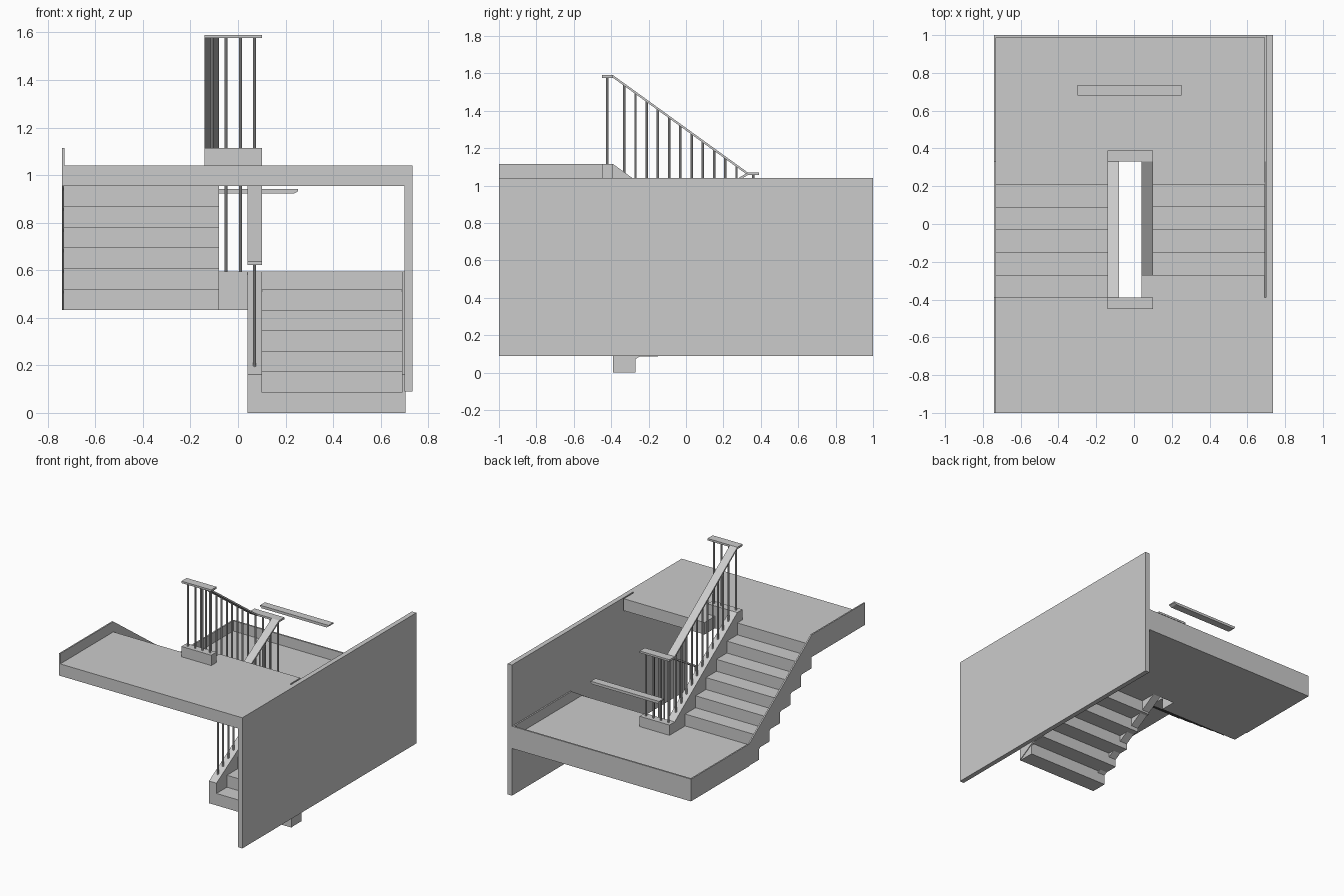
import bpy, bmesh

if "Cube" in bpy.data.objects:
    bpy.data.objects.remove(bpy.data.objects["Cube"])

RISE, RUN = 0.0867, 0.12
Y0, Y1 = -0.39, 0.33          # ends of the stair well
MID, TOP = 0.52, 1.04         # landing heights
SKIRT, RAIL_H, RAIL_T = 0.075, 0.475, 0.014


def prism(name, profile, lo, hi, axis='x'):
    """Extrude a profile: (y, z) along x, (x, z) along y, or (x, y) along z."""
    def co(p, t):
        return {'x': (t, p[0], p[1]), 'y': (p[0], t, p[1]), 'z': (p[0], p[1], t)}[axis]
    bm = bmesh.new()
    a = [bm.verts.new(co(p, lo)) for p in profile]
    b = [bm.verts.new(co(p, hi)) for p in profile]
    bm.faces.new(a)
    bm.faces.new(b[::-1])
    n = len(a)
    for i in range(n):
        bm.faces.new((a[i], b[i], b[(i + 1) % n], a[(i + 1) % n]))
    bmesh.ops.recalc_face_normals(bm, faces=bm.faces)
    me = bpy.data.meshes.new(name)
    bm.to_mesh(me)
    bm.free()
    ob = bpy.data.objects.new(name, me)
    bpy.context.collection.objects.link(ob)
    return ob


def box(name, x0, x1, y0, y1, z0, z1):
    return prism(name, [(y0, z0), (y1, z0), (y1, z1), (y0, z1)], x0, x1)


def baluster(name, x, y, z0, z1):
    bpy.ops.mesh.primitive_cylinder_add(vertices=8, radius=0.0065, depth=z1 - z0,
                                        location=(x, y, (z0 + z1) / 2))
    bpy.context.object.name = name


# Wall and landings
box("side_wall", 0.70, 0.735, -1, 1, 0.09, TOP)
prism("upper_landing", [(-0.735, -1), (0.735, -1), (0.735, Y0), (0.69, Y0), (0.69, Y0 + RUN),
                        (0.04, Y0 + RUN), (0.04, Y0), (-0.735, Y0)], TOP - RISE, TOP, 'z')
prism("middle_landing", [(-0.735, 1), (0.70, 1), (0.70, Y1 - RUN), (0.04, Y1 - RUN), (0.04, Y1),
                         (-0.08, Y1), (-0.08, Y1 - RUN), (-0.735, Y1 - RUN)],
      MID - RISE, MID, 'z')

# Steps of both flights
for i in range(5):
    y, z = Y0 + i * RUN, i * RISE
    box(f"lower_step_{i + 1}", 0.04, 0.70, y, y + RUN, z, z + RISE)
    y, z = Y1 - (i + 1) * RUN, MID + i * RISE
    box(f"upper_step_{i + 1}", -0.735, -0.08, y - RUN, y, z, z + RISE)

# Sloped stringers on both sides of each flight
lower = [(Y0, 0), (Y1, MID - RISE), (Y1, MID + SKIRT), (Y0, RISE + SKIRT)]
upper = [(Y1, MID - RISE), (Y0, TOP - RISE), (Y0, TOP + SKIRT), (Y1, MID + SKIRT)]
prism("lower_inner_stringer", lower, 0.04, 0.10)
prism("lower_wall_stringer", lower, 0.69, 0.705)
prism("upper_inner_stringer", upper, -0.14, -0.08)
prism("upper_outer_stringer", upper, -0.74, -0.73)

# Skirting around the landings
box("upper_left_skirting", -0.74, -0.73, -1, Y0, TOP - RISE, TOP + SKIRT)
box("middle_left_skirting", -0.74, -0.73, Y1, 1, MID - RISE, MID + SKIRT)
box("middle_right_skirting", 0.69, 0.705, Y1, 1, MID - RISE, MID + SKIRT)
box("middle_back_skirting", -0.74, 0.705, 0.988, 1, MID - RISE, MID + SKIRT)

# Level kerbs, rails and balusters across the well
for name, y, z in (("upper", Y0 - 0.06, TOP), ("middle", Y1, MID)):
    box(name + "_kerb", -0.14, 0.10, y, y + 0.06, z, z + SKIRT)
    r = z + SKIRT + RAIL_H
    box(name + "_level_rail", -0.14, 0.10, y, y + 0.06, r - RAIL_T, r)
    for k in range(4):
        baluster(f"{name}_level_baluster_{k + 1}", -0.11 + 0.06 * k, y + 0.03,
                 z + SKIRT, r - RAIL_T / 2)

# Sloped handrails and their balusters
for name, x, za, zb in (("lower", 0.07, RISE + SKIRT, MID + SKIRT),
                        ("upper", -0.11, TOP + SKIRT, MID + SKIRT)):
    ra, rb = za + RAIL_H, zb + RAIL_H
    prism(name + "_handrail", [(Y0, ra - RAIL_T), (Y1, rb - RAIL_T), (Y1, rb), (Y0, ra)],
          x - 0.03, x + 0.03)
    for k in range(1, 12):
        z = za + (zb - za) * k / 12
        baluster(f"{name}_baluster_{k}", x, Y0 + 0.06 * k, z - 0.005, z + RAIL_H - RAIL_T / 2)

# Separate rail above the middle landing
prism("landing_rail", [(-0.285, 0.922), (0.235, 0.922), (0.252, 0.932), (0.252, 0.941),
                       (-0.298, 0.941), (-0.298, 0.932)], 0.68, 0.735, 'y')
